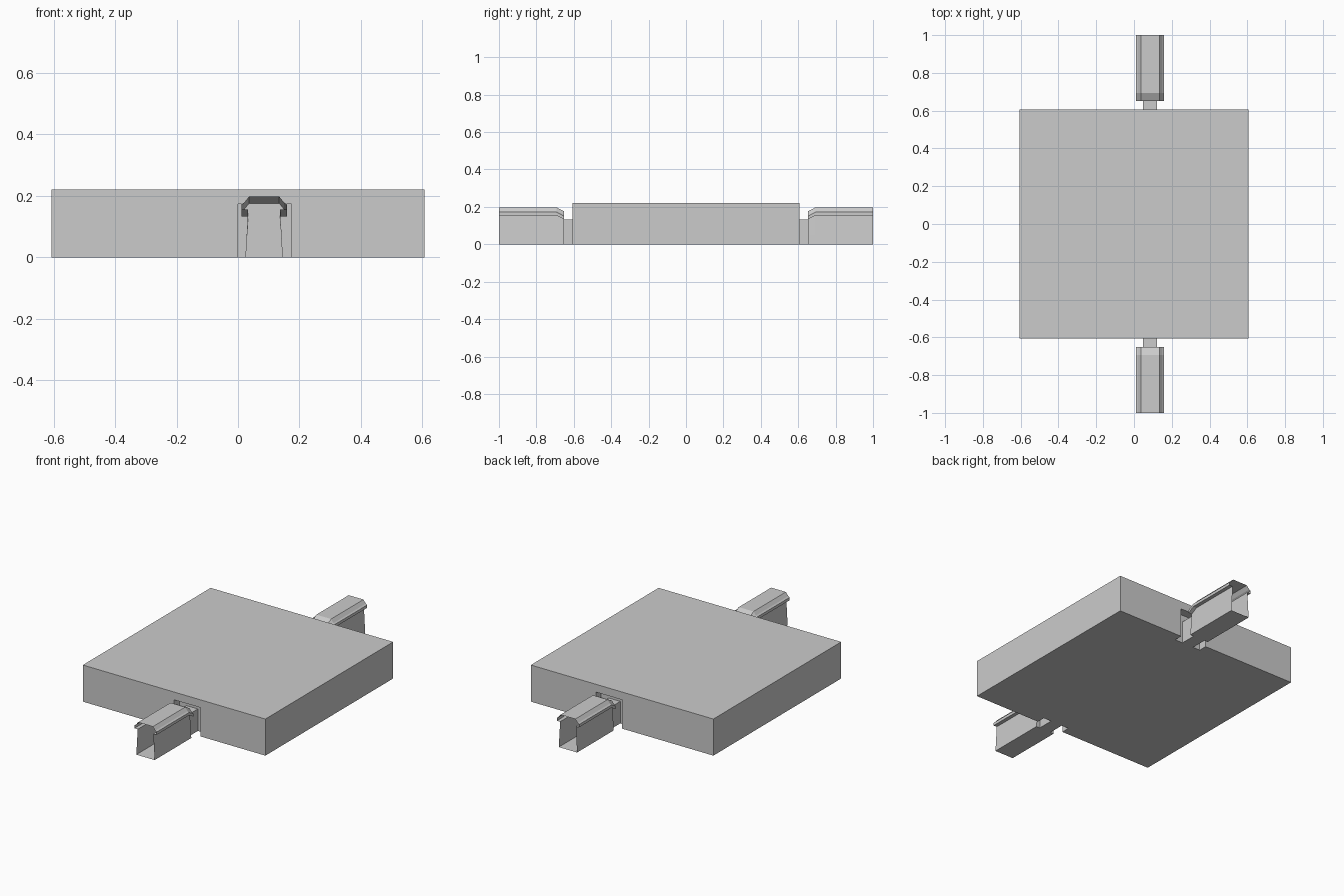
import bpy, bmesh

if "Cube" in bpy.data.objects:
    bpy.data.objects.remove(bpy.data.objects["Cube"])

X0, X1 = 0.0, 0.174          # doorway sides
CX = (X0 + X1) / 2 - 0.002   # carriage centre line
H, W = 0.22, 0.607           # hall height and half width
D = 0.05                     # doorway depth


def make(name, bm, mirror=False):
    bmesh.ops.recalc_face_normals(bm, faces=bm.faces)
    me = bpy.data.meshes.new(name)
    bm.to_mesh(me)
    bm.free()
    ob = bpy.data.objects.new(name, me)
    bpy.context.collection.objects.link(ob)
    if mirror:  # repeat on the back side
        m = ob.modifiers.new("mirror", 'MIRROR')
        m.use_axis = (False, True, False)
        m.use_clip = False
        m.use_mirror_merge = False
    return ob


def box(name, x0, x1, y0, y1, z0, z1, mirror=False):
    bm = bmesh.new()
    bmesh.ops.create_cube(bm, size=1)
    for v in bm.verts:
        v.co = (x0 if v.co.x < 0 else x1,
                y0 if v.co.y < 0 else y1,
                z0 if v.co.z < 0 else z1)
    return make(name, bm, mirror)


# hall: square plan with a doorway notch front and back, raised to full height
plan = [(-W, -W), (X0, -W), (X0, -W + D), (X1, -W + D), (X1, -W), (W, -W)]
plan += [(x, -y) for x, y in reversed(plan)]
bm = bmesh.new()
base = bm.faces.new([bm.verts.new((x, y, 0)) for x, y in plan])
top = bmesh.ops.extrude_face_region(bm, geom=[base], use_keep_orig=True)
bmesh.ops.translate(bm, vec=(0, 0, H),
                    verts=[g for g in top['geom'] if isinstance(g, bmesh.types.BMVert)])
make("hall", bm)

# lintels closing the top of the doorways
box("lintel", X0, X1, -W, -W + D, 0.173, H, True)

# carriage: open shell lofted along y, tapered walls, eaves, roof dipping at the inner end
half = [(0.061, 0), (0.058, 0.05), (0.052, 0.155), (0.074, 0.155),
        (0.074, 0.172), (0.065, 0.178), (0.049, 0.198)]
profile = half + [(-x, z) for x, z in reversed(half)]
bm = bmesh.new()
rings = []
for y, drop in ((-1.0, 0), (-0.693, 0), (-0.652, 0.022)):
    rings.append([bm.verts.new((CX + x, y, z - (drop if z > 0.1 else 0)))
                  for x, z in profile])
n = len(profile)
for a, b in zip(rings, rings[1:]):
    for i in range(n):
        j = (i + 1) % n
        bm.faces.new((a[i], a[j], b[j], b[i]))
bm.faces.new(rings[-1])
make("carriage", bm, True)

# narrow passage joining each carriage to the hall
box("gangway", CX - 0.038, CX + 0.038, -0.652, -W + D, 0, 0.132, True)
